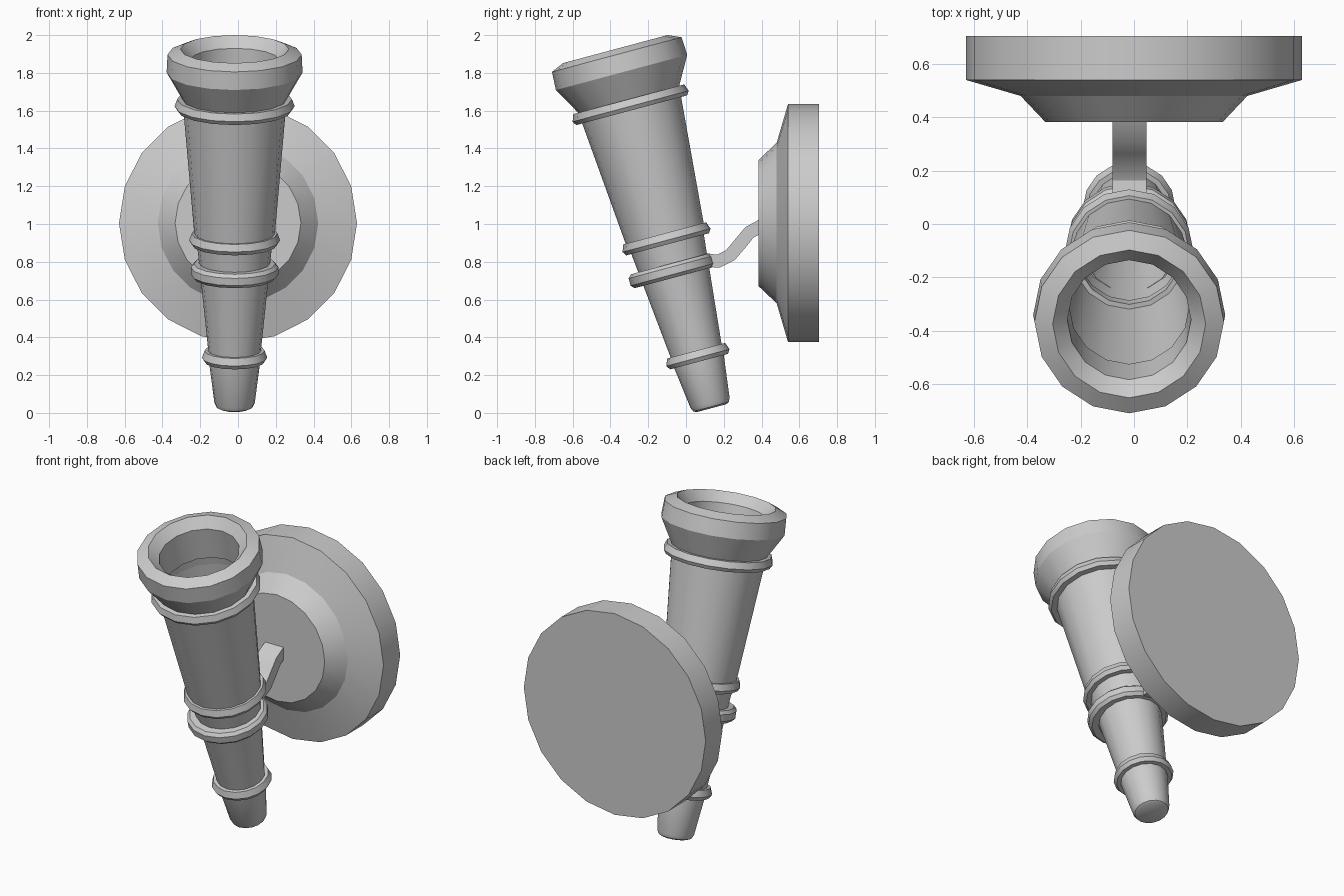
import bpy, bmesh
from math import sin, cos, pi, radians
from mathutils import Matrix, Vector

if "Cube" in bpy.data.objects:
    bpy.data.objects.remove(bpy.data.objects["Cube"])

TORCH = Matrix.Translation((-0.018, 0.135, 0.025)) @ Matrix.Rotation(radians(15), 4, 'X')
PLATE = Matrix.Translation((0, 0.705, 1.005)) @ Matrix.Rotation(radians(90), 4, 'X')


def finish(name, bm, matrix):
    bmesh.ops.recalc_face_normals(bm, faces=bm.faces)
    me = bpy.data.meshes.new(name)
    bm.to_mesh(me)
    bm.free()
    ob = bpy.data.objects.new(name, me)
    bpy.context.collection.objects.link(ob)
    ob.matrix_world = matrix
    bpy.ops.object.select_all(action='DESELECT')
    ob.select_set(True)
    bpy.context.view_layer.objects.active = ob
    bpy.ops.object.shade_smooth_by_angle(angle=radians(30))
    return ob


def lathe(name, profile, matrix, sides=16, closed=False, cap_start=False, cap_end=False):
    """Spin (radius, height) points round local z."""
    bm = bmesh.new()
    rows = [[bm.verts.new((r * cos(2 * pi * i / sides), r * sin(2 * pi * i / sides), h))
             for i in range(sides)] for r, h in profile]
    pairs = list(zip(rows, rows[1:]))
    if closed:
        pairs.append((rows[-1], rows[0]))
    for a, b in pairs:
        for i in range(sides):
            j = (i + 1) % sides
            bm.faces.new((a[i], a[j], b[j], b[i]))
    if cap_start:
        bm.faces.new(rows[0])
    if cap_end:
        bm.faces.new(rows[-1])
    return finish(name, bm, matrix)


def ring(name, height, inner, outer, half=0.03):
    """Moulded collar with a peaked outer edge."""
    lathe(name, [(inner, -half), (outer - 0.014, -half), (outer, -0.008),
                 (outer - 0.014, half), (inner, half)],
          TORCH @ Matrix.Translation((0, 0, height)), closed=True)


# Hollow torch body
lathe("lower_handle", [(0.08, 0), (0.097, 0.008), (0.107, 0.03), (0.135, 0.25),
                       (0.139, 0.31), (0.203, 0.94)], TORCH, cap_start=True)
lathe("upper_handle", [(0.203, 0.94), (0.213, 0.95), (0.275, 1.68)], TORCH)

# Flared cup with bevelled lip and inner wall
lathe("cup", [(0.225, 1.71), (0.275, 1.69), (0.36, 1.84), (0.355, 1.938),
              (0.287, 1.968), (0.232, 1.91)], TORCH, closed=True)

# Collars
ring("tip_collar", 0.285, 0.13, 0.173)
ring("middle_collar", 0.928, 0.195, 0.241)
ring("top_collar", 1.663, 0.268, 0.318)

# Rounded clasp held by the bracket, slightly off axis
lathe("clasp", [(0.175, -0.038), (0.215, -0.038), (0.232, -0.02), (0.232, 0.02),
                (0.215, 0.038), (0.175, 0.038)],
      TORCH @ Matrix.Translation((0, -0.014, 0.757)), closed=True)

# Wall plate
lathe("wall_plate", [(0.63, 0), (0.63, 0.165), (0.425, 0.225), (0.333, 0.322)],
      PLATE, sides=20, cap_start=True, cap_end=True)

# S-shaped bracket arm swept in the side plane
path = [Vector(p) for p in [(0.10, 0.81), (0.17, 0.803), (0.235, 0.835),
                            (0.29, 0.90), (0.335, 0.955), (0.40, 0.99)]]
bm = bmesh.new()
rows = []
for i, p in enumerate(path):
    d = (path[min(i + 1, len(path) - 1)] - path[max(i - 1, 0)]).normalized()
    n = Vector((-d.y, d.x)) * 0.035
    rows.append([bm.verts.new((x, p.x + s * n.x, p.y + s * n.y))
                 for x, s in ((-0.064, -1), (0.064, -1), (0.064, 1), (-0.064, 1))])
for a, b in zip(rows, rows[1:]):
    for i in range(4):
        j = (i + 1) % 4
        bm.faces.new((a[i], a[j], b[j], b[i]))
bm.faces.new(rows[0])
bm.faces.new(rows[-1])
finish("bracket_arm", bm, Matrix.Translation((-0.017, 0, 0)))
